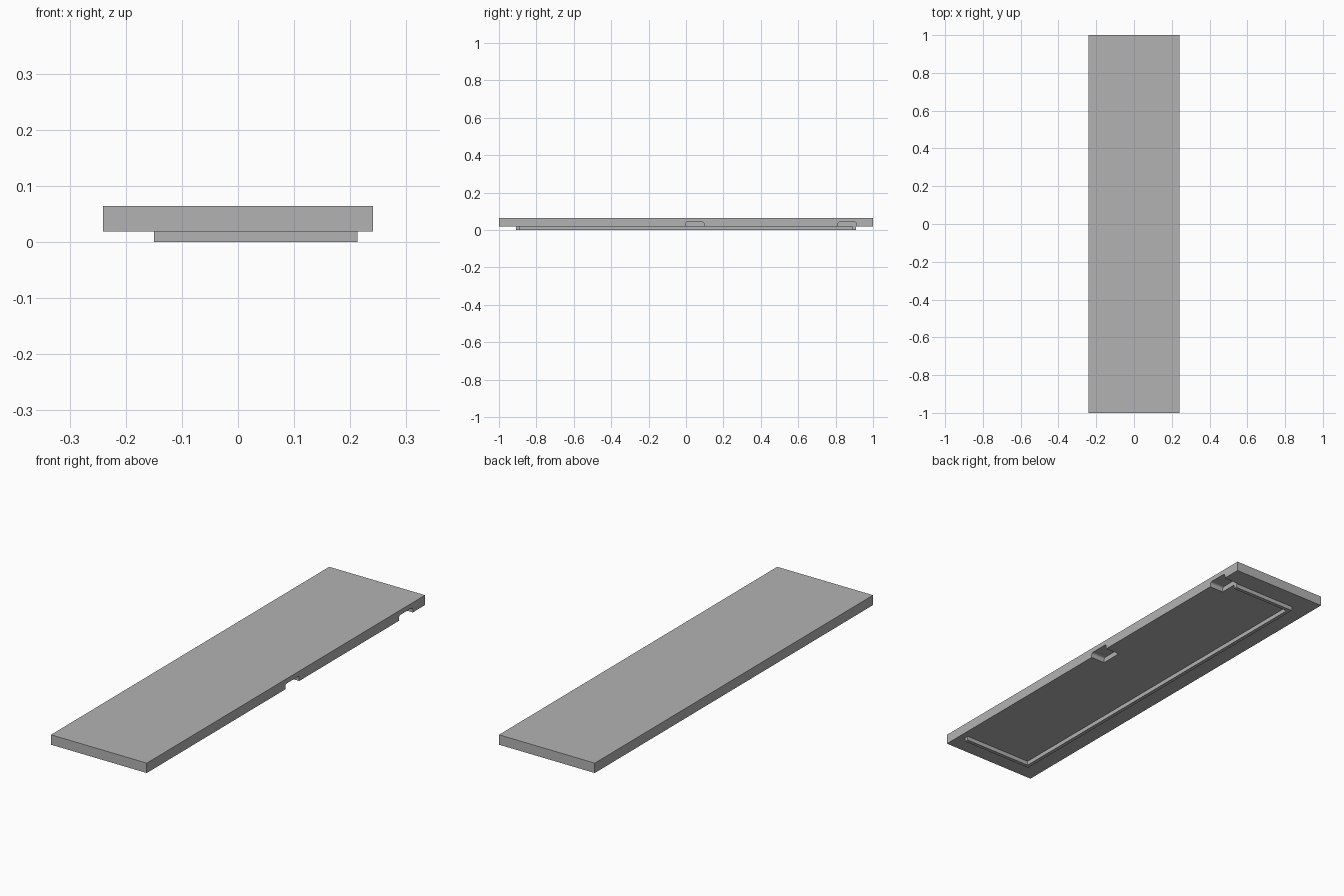
import bpy
import bmesh
from math import cos, sin, pi
from mathutils import Vector

default = bpy.data.objects.get("Cube")
if default:
    bpy.data.objects.remove(default, do_unlink=True)

HALF_X, HALF_Y = 0.241, 1.0
UNDERSIDE, TOP = 0.019, 0.064
POCKET_X, POCKET_WIDTH, POCKET_TOP, FILLET = 0.17, 0.1, 0.042, 0.01

grey = bpy.data.materials.new("plain_grey")
grey.use_nodes = True
grey.diffuse_color = (0.45, 0.45, 0.45, 1)
grey.node_tree.nodes["Principled BSDF"].inputs["Base Color"].default_value = grey.diffuse_color


def prism(name, outline, direction):
    """Extrude a closed outline along a direction."""
    bm = bmesh.new()
    face = bm.faces.new([bm.verts.new(p) for p in outline])
    extruded = bmesh.ops.extrude_face_region(bm, geom=[face], use_keep_orig=True)["geom"]
    moved = [v for v in extruded if isinstance(v, bmesh.types.BMVert)]
    bmesh.ops.translate(bm, verts=moved, vec=Vector(direction))
    bmesh.ops.recalc_face_normals(bm, faces=bm.faces)
    mesh = bpy.data.meshes.new(name)
    bm.to_mesh(mesh)
    bm.free()
    mesh.materials.append(grey)
    obj = bpy.data.objects.new(name, mesh)
    bpy.context.collection.objects.link(obj)
    return obj


# Flat slab
slab = prism("slab", [(sx * HALF_X, sy * HALF_Y, UNDERSIDE)
                      for sx, sy in ((-1, -1), (1, -1), (1, 1), (-1, 1))],
             (0, 0, TOP - UNDERSIDE))

# Two pockets with rounded upper corners, open at the +x edge and underside
for start in (-0.004, 0.812):
    end = start + POCKET_WIDTH
    profile = [(start, -0.1), (end, -0.1)]
    for centre, first in ((end - FILLET, 0), (start + FILLET, pi / 2)):
        for step in range(5):
            a = first + step * pi / 8
            profile.append((centre + FILLET * cos(a), POCKET_TOP - FILLET + FILLET * sin(a)))
    cutter = prism("pocket_cutter", [(POCKET_X, y, z) for y, z in profile], (0.2, 0, 0))
    cutter.hide_render = True
    cut = slab.modifiers.new("pocket", "BOOLEAN")
    cut.operation = "DIFFERENCE"
    cut.solver = "EXACT"
    cut.object = cutter
    bpy.context.view_layer.objects.active = slab
    bpy.ops.object.modifier_apply(modifier=cut.name)
    bpy.data.objects.remove(cutter, do_unlink=True)

# Thin U-shaped rib underneath; its back leg stops at the pocket
back, front, side, width = 0.908, -0.908, -0.15, 0.017
prism("underside_rib", [(0.213, front, 0), (0.213, front + width, 0),
                        (side + width, front + width, 0), (side + width, back - width, 0),
                        (POCKET_X, back - width, 0), (POCKET_X, back, 0),
                        (side, back, 0), (side, front, 0)], (0, 0, UNDERSIDE))
